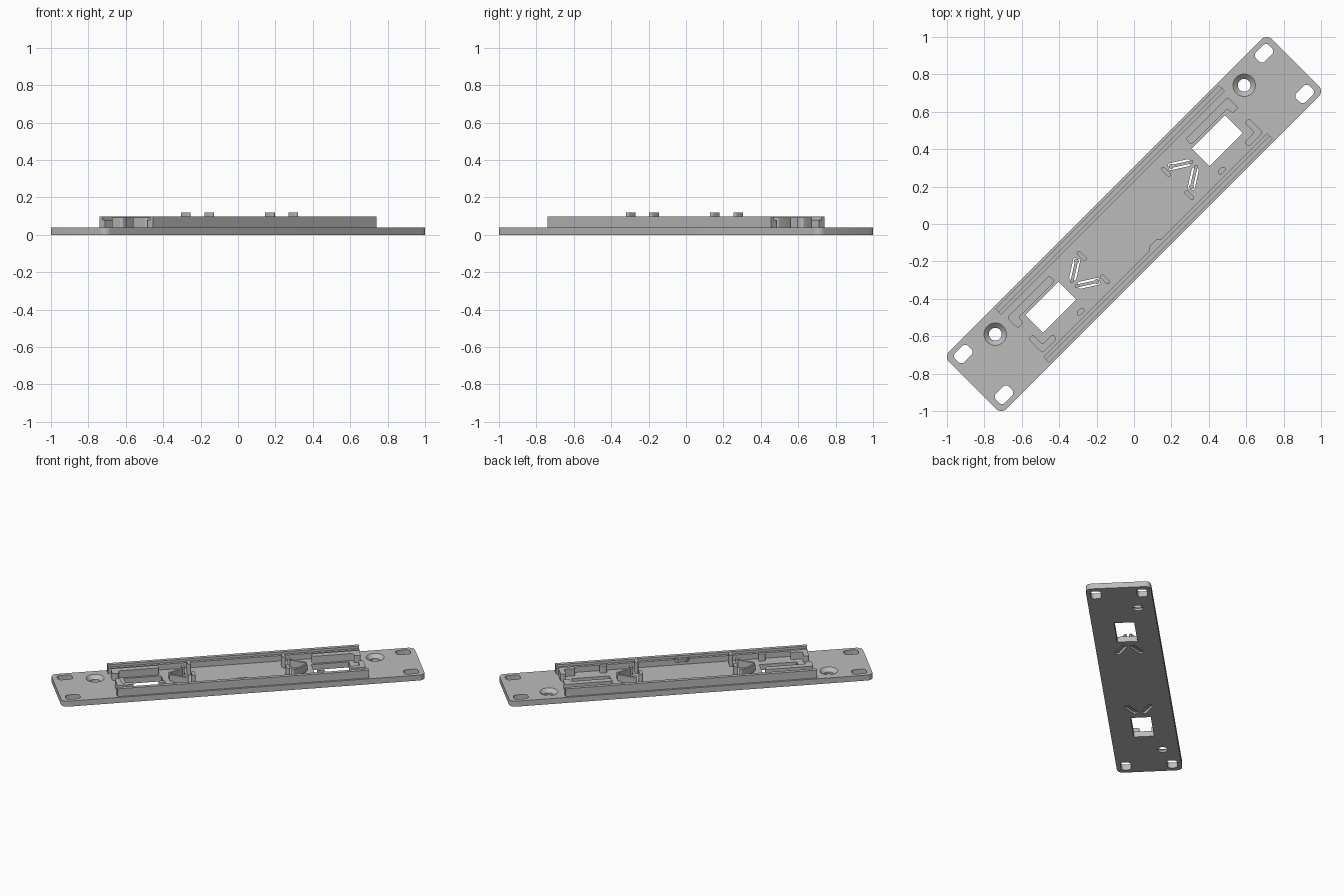
import bpy, bmesh, math
from mathutils import Matrix, Vector

cube = bpy.data.objects.get("Cube")
if cube:
    bpy.data.objects.remove(cube, do_unlink=True)

grey = bpy.data.materials.new("plain_grey")
grey.use_nodes = True
grey.diffuse_color = (0.5, 0.5, 0.5, 1)
grey.node_tree.nodes["Principled BSDF"].inputs["Base Color"].default_value = (0.5, 0.5, 0.5, 1)

TURN = Matrix.Rotation(math.radians(45), 4, 'Z')  # parts are laid out along x, then turned
BASE, RAIL, RIB = 0.04, 0.097, 0.12


def finish(name, bm):
    bmesh.ops.recalc_face_normals(bm, faces=bm.faces)
    bm.transform(TURN)
    mesh = bpy.data.meshes.new(name)
    bm.to_mesh(mesh)
    bm.free()
    mesh.materials.append(grey)
    obj = bpy.data.objects.new(name, mesh)
    bpy.context.collection.objects.link(obj)
    return obj


def prism(name, points, z0, z1, radius=0.0):
    """Extruded outline with rounded upright edges."""
    bm = bmesh.new()
    face = bm.faces.new([bm.verts.new((x, y, z0)) for x, y in points])
    top = bmesh.ops.extrude_face_region(bm, geom=[face])["geom"]
    bmesh.ops.translate(bm, vec=(0, 0, z1 - z0),
                        verts=[g for g in top if isinstance(g, bmesh.types.BMVert)])
    if radius:
        upright = [e for e in bm.edges if abs(e.verts[0].co.z - e.verts[1].co.z) > 1e-5]
        bmesh.ops.bevel(bm, geom=upright, offset=radius, segments=5, profile=0.5,
                        affect='EDGES', clamp_overlap=True)
    return finish(name, bm)


def block(name, x0, x1, y0, y1, z0, z1, radius=0.0):
    return prism(name, [(x0, y0), (x1, y0), (x1, y1), (x0, y1)], z0, z1, radius)


def bar(name, a, b, width, z0, z1, radius=0.0):
    """Straight bar between two points."""
    a, b = Vector(a), Vector(b)
    d = (b - a).normalized() * width / 2
    n = Vector((-d.y, d.x))
    return prism(name, [a - n, b - n, b + n, a + n], z0, z1, radius)


def cone(name, x, y, r0, r1, z0, z1):
    bm = bmesh.new()
    bmesh.ops.create_cone(bm, cap_ends=True, segments=40, radius1=r0, radius2=r1,
                          depth=z1 - z0,
                          matrix=Matrix.Translation((x, y, (z0 + z1) / 2)))
    return finish(name, bm)


def smooth(obj):
    bpy.ops.object.select_all(action='DESELECT')
    obj.select_set(True)
    bpy.context.view_layer.objects.active = obj
    bpy.ops.object.shade_smooth_by_angle(angle=math.radians(30))


# Base plate and everything cut through it
plate = block("base_plate", -1.221, 1.221, -0.217, 0.217, 0, BASE, 0.04)
cutters, parts = [], [plate]
for s, end in ((1, "left"), (-1, "right")):
    for t in (1, -1):
        cutters.append(block("corner_slot", s * 1.137 - 0.049, s * 1.137 + 0.049,
                             t * 0.154 - 0.034, t * 0.154 + 0.034, -0.1, 0.1, 0.022))
        cutters.append(bar("clip_slot", (s * 0.345, t * 0.085), (s * 0.446, t * 0.021),
                           0.038, -0.1, 0.1, 0.012))
    cutters.append(block("window", s * 0.63 - 0.126, s * 0.63 + 0.126,
                         -0.067, 0.067, -0.1, 0.1))
    cutters.append(cone("screw_hole", s * 0.941, 0.108, 0.034, 0.034, -0.1, 0.1))
    cutters.append(cone("countersink", s * 0.941, 0.108, 0.030, 0.0602, 0.012, 0.0402))

    # Brackets around each window
    def flip(points):
        return [(s * x, y) for x, y in points]

    parts.append(prism(f"back_bracket_{end}", flip(
        [(0.515, 0.083), (0.79, 0.083), (0.79, 0.045), (0.835, 0.045),
         (0.835, 0.126), (0.515, 0.126)]), BASE - 0.005, 0.092, 0.014))
    parts.append(prism(f"front_bracket_{end}", flip(
        [(0.725, -0.142), (0.835, -0.142), (0.835, -0.035), (0.8, -0.035),
         (0.8, -0.108), (0.725, -0.108)]), BASE - 0.005, 0.092, 0.012))
    parts.append(block(f"front_post_{end}", s * 0.533 - 0.024, s * 0.533 + 0.024,
                       -0.143, -0.117, BASE - 0.005, 0.092, 0.0125))

    # Tall ribs and spring clips in a V
    for y, side in ((0.077, "back"), (-0.1, "front")):
        parts.append(block(f"tall_rib_{side}_{end}", s * 0.318 - 0.011, s * 0.318 + 0.011,
                           y - 0.032, y + 0.032, BASE - 0.005, RIB, 0.01))
    for t, side in ((1, "back"), (-1, "front")):
        parts.append(bar(f"clip_arm_{side}_{end}", (s * 0.358, t * 0.077),
                         (s * 0.458, t * 0.0135), 0.016, 0.008, 0.085))
        parts.append(cone(f"clip_tip_{side}_{end}", s * 0.358, t * 0.077,
                          0.013, 0.013, 0.008, 0.092))

for c in cutters:
    c.hide_render = True
    m = plate.modifiers.new(c.name, 'BOOLEAN')
    m.object, m.operation, m.solver = c, 'DIFFERENCE', 'EXACT'
bpy.context.view_layer.update()
cut = bpy.data.meshes.new_from_object(plate.evaluated_get(bpy.context.evaluated_depsgraph_get()))
plate.modifiers.clear()
plate.data = cut
for c in cutters:
    bpy.data.objects.remove(c, do_unlink=True)

# Side rails with a lower inner ledge
for t, side in ((1, "back"), (-1, "front")):
    profile = [(0.204, BASE - 0.005), (0.204, RAIL), (0.178, RAIL), (0.178, 0.08),
               (0.159, 0.08), (0.159, BASE - 0.005)]
    bm = bmesh.new()
    face = bm.faces.new([bm.verts.new((-0.845, t * y, z)) for y, z in profile])
    ext = bmesh.ops.extrude_face_region(bm, geom=[face])["geom"]
    bmesh.ops.translate(bm, vec=(1.69, 0, 0),
                        verts=[g for g in ext if isinstance(g, bmesh.types.BMVert)])
    finish(f"{side}_rail", bm)

# Small catch on the inside of the front rail
parts.append(prism("rail_catch", [(-0.055, -0.165), (-0.025, -0.142), (0.025, -0.142),
                                  (0.055, -0.165)], 0.065, 0.085))

for p in parts:
    smooth(p)
